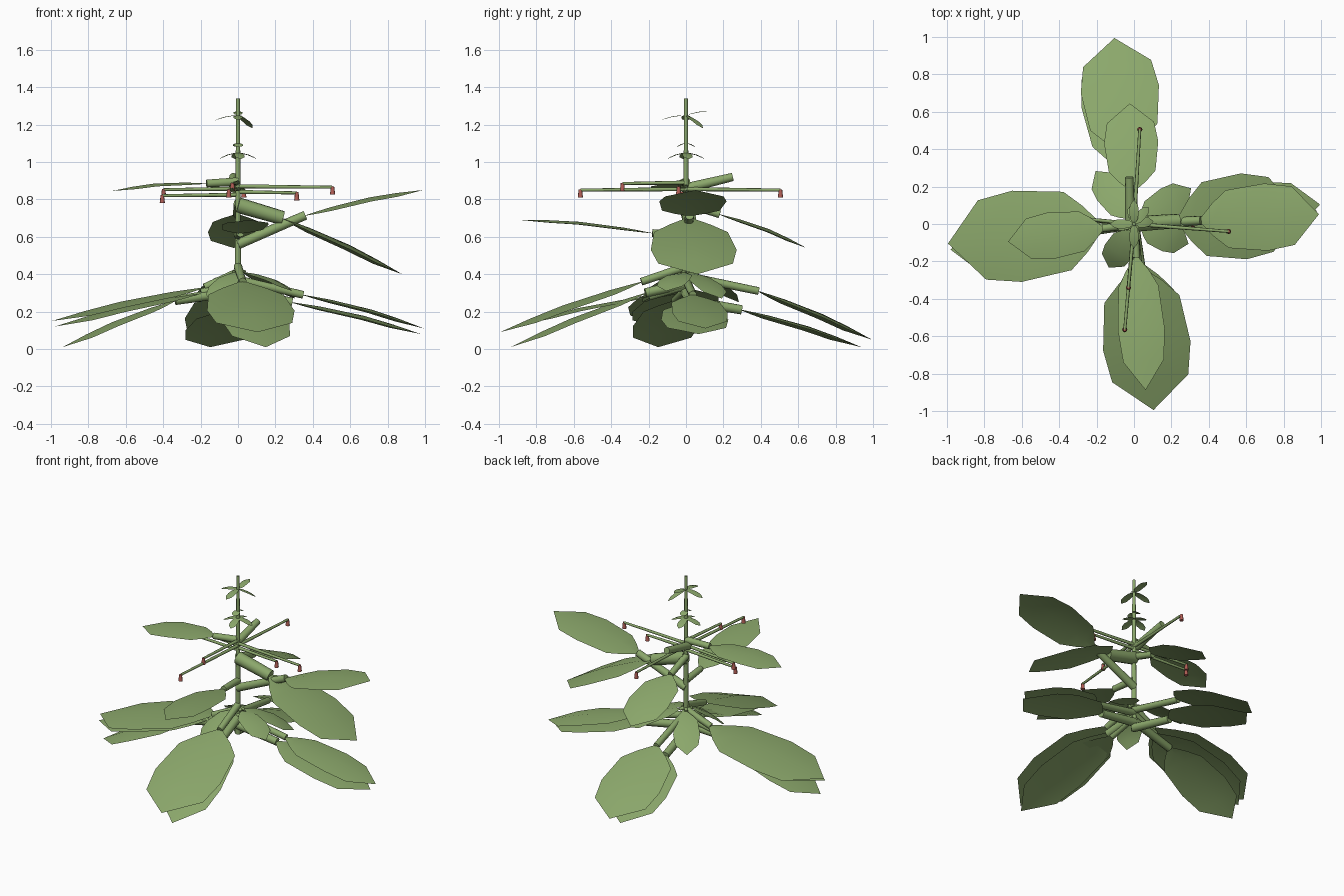
import bpy, bmesh, math
from mathutils import Vector as V

if "Cube" in bpy.data.objects:
    bpy.data.objects.remove(bpy.data.objects["Cube"])


def material(name, rgb):
    m = bpy.data.materials.new(name)
    m.diffuse_color = (*rgb, 1)
    m.use_nodes = True
    m.node_tree.nodes["Principled BSDF"].inputs["Base Color"].default_value = m.diffuse_color
    return m


GREEN = material("leaf green", (0.26, 0.39, 0.148))
RED = material("bud red", (0.44, 0.11, 0.09))
SIDES = ["right", "back", "left", "front"]  # quarter turns from +x


def polar(side, turn, r, z):
    """Point at radius r, turned a few degrees past one of the four sides."""
    a = math.radians(90 * SIDES.index(side) + turn)
    return V((r * math.cos(a), r * math.sin(a), z))


def finish(name, bm, mat):
    me = bpy.data.meshes.new(name)
    bm.to_mesh(me)
    bm.free()
    me.materials.append(mat)
    for p in me.polygons:
        p.use_smooth = True
    me.set_sharp_from_angle(angle=math.radians(50))
    bpy.context.collection.objects.link(bpy.data.objects.new(name, me))


def tube(name, a, b, r0, r1, mat=GREEN, sides=12):
    """Tapered rod from a to b."""
    bm = bmesh.new()
    bmesh.ops.create_cone(bm, cap_ends=True, segments=sides, radius1=r0,
                          radius2=r1, depth=(b - a).length)
    rot = V((0, 0, 1)).rotation_difference(b - a).to_matrix().to_4x4()
    bmesh.ops.transform(bm, matrix=rot, verts=bm.verts)
    bmesh.ops.translate(bm, vec=(a + b) / 2, verts=bm.verts)
    finish(name, bm, mat)


# half width along the blade
PROFILE = [(0, 0.1), (0.1, 0.5), (0.22, 0.86), (0.55, 1), (0.78, 0.87), (1, 0)]


def blade(name, base, tip, half, arch=0.022):
    """Pointed blade, bowed along its length and folded at the midrib."""
    d = tip - base
    side = V((0, 0, 1)).cross(d).normalized()
    up = d.cross(side).normalized()
    bm = bmesh.new()
    rows = []
    for t, w in PROFILE:
        c = base + d * t + up * arch * math.sin(math.pi * t)
        if w == 0:
            rows.append([bm.verts.new(c)] * 3)
        else:
            rows.append([bm.verts.new(c + (side * s - up * 0.12 * abs(s)) * half * w)
                         for s in (-1, 0, 1)])
    for lo, hi in zip(rows, rows[1:]):
        for i in (0, 1):
            ring = [lo[i], lo[i + 1], hi[i + 1], hi[i]]
            bm.faces.new(list(dict.fromkeys(ring)))
    bm.normal_update()
    if sum(f.normal.z for f in bm.faces) < 0:
        bmesh.ops.reverse_faces(bm, faces=bm.faces)
    finish(name, bm, GREEN)


def leaf(name, side, turn, r0, z0, r1, z1, half, rise=0.06, radius=0.023):
    """Blade on a round stalk that leaves the stem a little above the blade."""
    base = polar(side, turn, r0, z0)
    blade(name, base, polar(side, turn, r1, z1), half)
    tube(name + "_stalk", V((0, 0, z0 + rise)), base, radius, radius * 0.9)


# main stem
tube("stem", V((0, 0, 0.24)), V((0, 0, 1.34)), 0.018, 0.01)

# upper leaves, one by one
leaf("upper_right_leaf", "right", 3, 0.36, 0.715, 0.99, 0.85, 0.18, -0.155, 0.027)
leaf("middle_right_leaf", "right", 4, 0.24, 0.70, 0.88, 0.40, 0.23, 0.07, 0.042)
leaf("middle_back_leaf", "back", 2, 0.18, 0.72, 0.645, 0.54, 0.145)
leaf("middle_front_leaf", "front", 4, 0.18, 0.62, 0.89, 0.69, 0.125, -0.01)
leaf("upper_left_leaf", "left", 8, 0.17, 0.885, 0.68, 0.845, 0.125, 0.01)

# low whorls: each side carries a long leaf and a drooping one beneath it
for side, r0, z0, z1, half in [("right", 0.35, 0.29, 0.11, 0.15), ("back", 0.39, 0.31, 0.05, 0.21),
                               ("left", 0.18, 0.33, 0.15, 0.245), ("front", 0.24, 0.36, 0.09, 0.235)]:
    leaf(f"low_{side}_leaf", side, 6, r0, z0, 1.0, z1, half, 0.08)
for side, r0, z0, z1 in [("right", 0.29, 0.25, 0.08), ("back", 0.30, 0.21, 0.01),
                         ("left", 0.34, 0.26, 0.01), ("front", 0.22, 0.30, 0.01)]:
    turn, r1 = (4, 0.98) if side == "right" else (9, 0.95)
    leaf(f"drooping_{side}_leaf", side, turn, r0, z0, r1, z1, 0.18, 0.05, 0.028)

# extra blades lying between the low whorls
leaf("low_left_extra_leaf", "left", 8, 0.20, 0.30, 0.99, 0.12, 0.2)
leaf("low_front_extra_leaf", "front", 4, 0.20, 0.28, 0.88, 0.13, 0.14)

# short steep leaves on the diagonals, close to the stem
for side, turn, reach, z, half in [("right", 32, 0.36, 0.27, 0.085), ("back", 36, 0.35, 0.25, 0.085),
                                   ("left", 60, 0.27, 0.25, 0.08), ("front", 70, 0.31, 0.31, 0.085)]:
    leaf(f"short_{side}_leaf", side, turn, 0.04, 0.41, reach, z, half, 0.01, 0.012)

# bare stalk at the back
tube("bare_stalk", V((-0.02, 0, 0.86)), V((-0.025, 0.25, 0.92)), 0.027, 0.022)

# bud stalks, each with a hanging red bud
for i, (side, turn, r, z) in enumerate([
        ("right", -4.5, 0.507, 0.865), ("right", -4, 0.315, 0.835),
        ("front", -5, 0.567, 0.85), ("front", -5, 0.341, 0.885),
        ("back", -3.5, 0.506, 0.85), ("left", -4.5, 0.406, 0.82),
        ("left", -6, 0.40, 0.852)]):
    end = polar(side, turn, r, z)
    tube(f"bud_stalk_{i}", V((0, 0, z + 0.005)), end, 0.011, 0.008, sides=8)
    tube(f"bud_{i}", end + V((0, 0, 0.004)), end - V((0, 0, 0.04)), 0.009, 0.014, RED, 8)

# small leaflets near the top: upper whorl, lower whorl, and a tiny pair
for side, turn, reach, z in [("right", 50, 0.12, 1.18), ("back", 0, 0.13, 1.27),
                             ("left", 0, 0.13, 1.22), ("front", 0, 0.13, 1.225)]:
    blade(f"top_leaflet_{side}", V((0, 0, 1.25)), polar(side, turn, reach, z), 0.025, 0.008)
for side in SIDES:
    blade(f"lower_leaflet_{side}", V((0, 0, 1.05)), polar(side, 8, 0.105, 1.015), 0.026, 0.008)
for side in ("front", "back"):
    blade(f"tiny_leaflet_{side}", V((0, 0, 1.10)), polar(side, 5, 0.05, 1.08), 0.025, 0.006)
